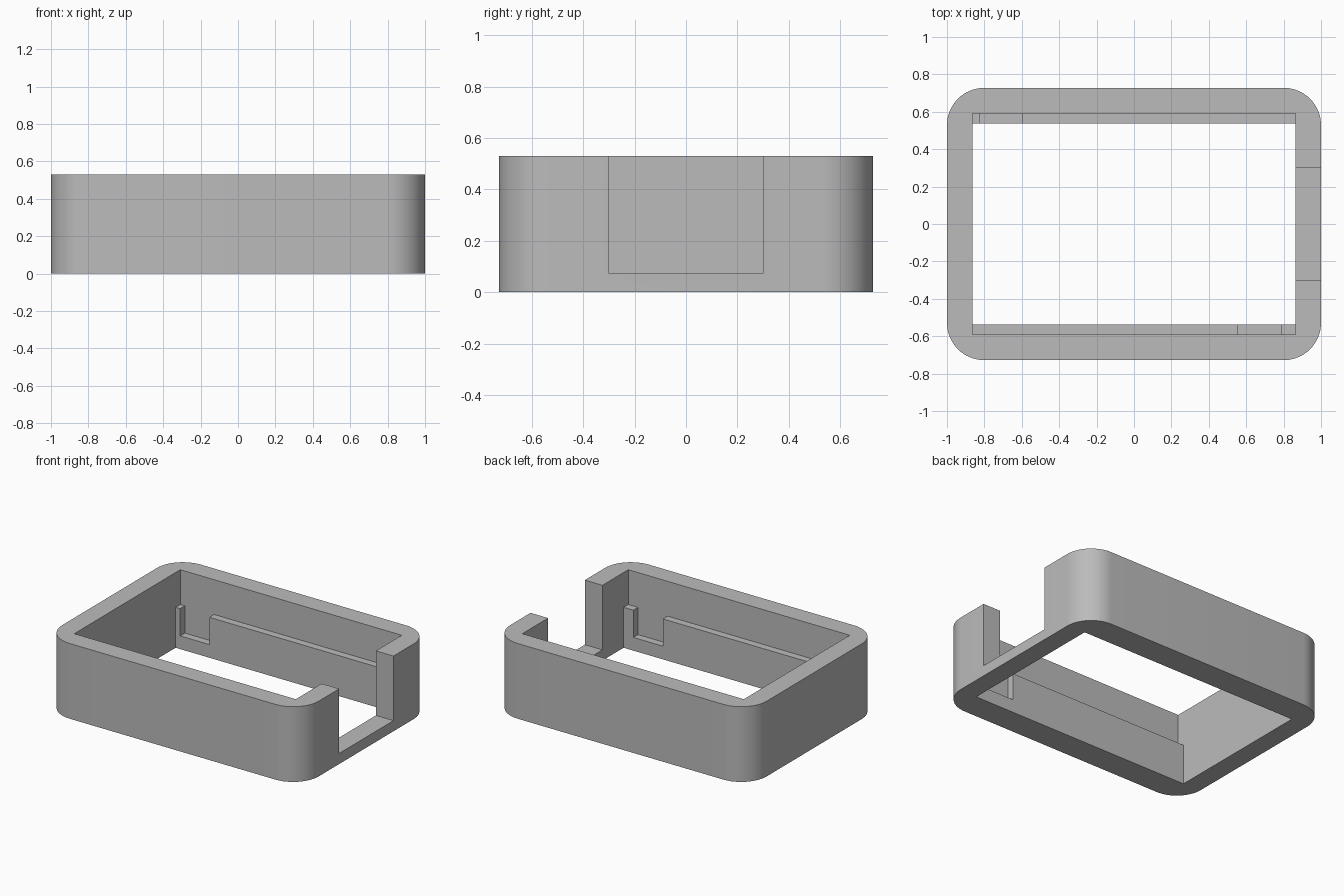
import bpy, bmesh, math

cube = bpy.data.objects.get("Cube")
if cube:
    bpy.data.objects.remove(cube, do_unlink=True)

HX, HY, H, R = 1.0, 0.728, 0.53, 0.2      # outer half sizes, height, corner radius
IX, WALL_Y, LEDGE_Y = 0.863, 0.59, 0.538  # inner half sizes
LEDGE_Z, POCKET_Z, NOTCH_Z = 0.285, 0.093, 0.075

grey = bpy.data.materials.new("plain grey")
grey.use_nodes = True
grey.diffuse_color = (0.5, 0.5, 0.5, 1)
grey.node_tree.nodes["Principled BSDF"].inputs["Base Color"].default_value = (0.5, 0.5, 0.5, 1)


def prism(name, outline, z0, z1):
    """Extrude a flat outline upwards from z0 to z1."""
    bm = bmesh.new()
    face = bm.faces.new([bm.verts.new((x, y, z0)) for x, y in outline])
    top = bmesh.ops.extrude_face_region(bm, geom=[face])["geom"]
    verts = [v for v in top if isinstance(v, bmesh.types.BMVert)]
    bmesh.ops.translate(bm, verts=verts, vec=(0, 0, z1 - z0))
    bmesh.ops.recalc_face_normals(bm, faces=bm.faces)
    mesh = bpy.data.meshes.new(name)
    bm.to_mesh(mesh)
    bm.free()
    mesh.materials.append(grey)
    obj = bpy.data.objects.new(name, mesh)
    bpy.context.collection.objects.link(obj)
    return obj


def cut(body, x0, x1, y0, y1, z0):
    """Remove a box that is open at the top."""
    cutter = prism("cutter", [(x0, y0), (x1, y0), (x1, y1), (x0, y1)], z0, H + 0.2)
    cutter.hide_render = True
    bpy.context.view_layer.objects.active = body
    mod = body.modifiers.new("cut", "BOOLEAN")
    mod.operation, mod.solver, mod.object = "DIFFERENCE", "EXACT", cutter
    bpy.ops.object.modifier_apply(modifier=mod.name)
    bpy.data.objects.remove(cutter, do_unlink=True)


# Rounded outer block
outline = []
STEPS = 16
for quarter, (sx, sy) in enumerate([(1, 1), (-1, 1), (-1, -1), (1, -1)]):
    for i in range(STEPS + 1):
        a = math.pi / 2 * (quarter + i / STEPS)
        outline.append((sx * (HX - R) + R * math.cos(a), sy * (HY - R) + R * math.sin(a)))
frame = prism("case_frame", outline, 0, H)

# Through opening, then the wider cavity above the two ledges
cut(frame, -IX, IX, -LEDGE_Y, LEDGE_Y, -0.2)
cut(frame, -IX, IX, -WALL_Y, WALL_Y, LEDGE_Z)

# Pockets in the back and front ledges
cut(frame, -0.827, -0.6, 0.4, WALL_Y, POCKET_Z)
cut(frame, 0.557, 0.787, -WALL_Y, -0.4, POCKET_Z)

# Side notch through the left wall
cut(frame, 0.7, 1.2, -0.302, 0.302, NOTCH_Z)

# Smooth corners, sharp edges
bpy.ops.object.select_all(action="DESELECT")
frame.select_set(True)
bpy.context.view_layer.objects.active = frame
bpy.ops.object.shade_smooth_by_angle(angle=math.radians(30))
